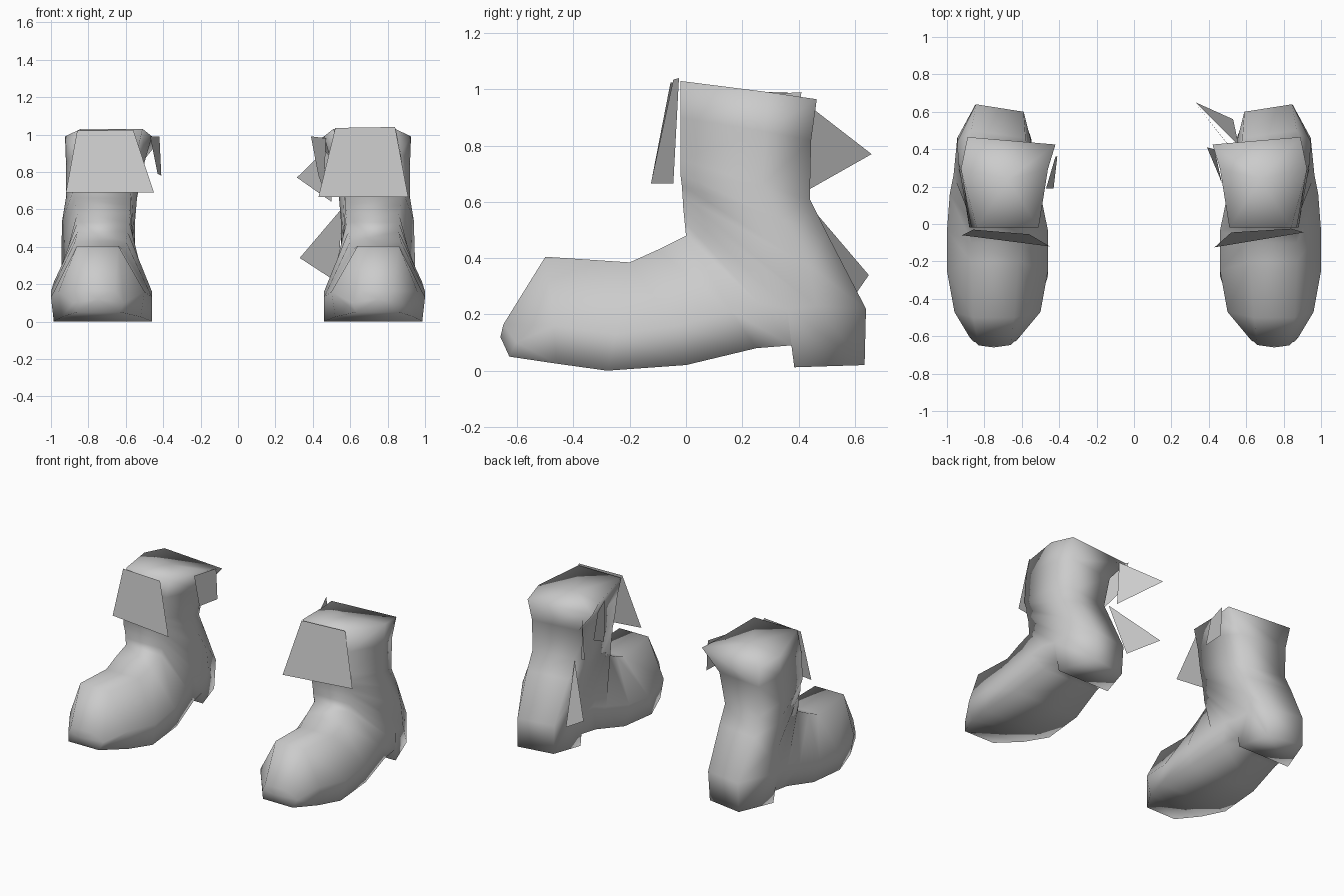
import bpy, bmesh
from mathutils import Vector

cube = bpy.data.objects.get("Cube")
if cube:
    bpy.data.objects.remove(cube, do_unlink=True)

grey = bpy.data.materials.new("plain_grey")
grey.use_nodes = True
COLOUR = (0.6, 0.6, 0.6, 1)
grey.diffuse_color = COLOUR
grey.node_tree.nodes["Principled BSDF"].inputs["Base Color"].default_value = COLOUR

# Boot rings from toe to rim, as (y, z) of the front/top, side and back/bottom points
PATH = [
    ((-.665, .165), (-.63, .10), (-.65, .05)),
    ((-.50, .405), (-.47, .16), (-.46, .025)),
    ((-.20, .385), (-.25, .13), (-.28, .00)),
    ((-.10, .43), (-.035, .16), (.00, .02)),
    ((.00, .48), (.16, .21), (.25, .08)),
    ((-.005, .53), (.26, .24), (.375, .09)),
    ((-.01, .58), (.36, .22), (.385, .012)),
    ((-.012, .62), (.46, .23), (.635, .02)),
    ((-.015, .66), (.44, .37), (.64, .22)),
    ((-.02, .70), (.33, .54), (.50, .49)),
    ((-.02, .75), (.27, .66), (.44, .61)),
    ((-.02, .90), (.28, .85), (.445, .82)),
    ((-.02, 1.03), (.295, .99), (.465, .965)),
]
# Inner and outer x at the same three points of each ring
WIDTHS = [
    ((.66, .83), (.61, .88), (.63, .86)),
    ((.64, .86), (.50, .96), (.52, .94)),
    ((.62, .87), (.46, 1.0), (.46, .985)),
    ((.60, .87), (.46, 1.0), (.47, .98)),
    ((.59, .86), (.50, .985), (.52, .95)),
    ((.58, .86), (.53, .965), (.54, .94)),
    ((.58, .86), (.54, .955), (.54, .94)),
    ((.575, .87), (.55, .945), (.60, .85)),
    ((.575, .87), (.55, .945), (.59, .845)),
    ((.57, .88), (.55, .94), (.58, .87)),
    ((.56, .88), (.54, .92), (.58, .87)),
    ((.54, .87), (.50, .92), (.54, .87)),
    ((.51, .84), (.46, .925), (.42, .89)),
]


def finish(bm, name):
    """Turn a bmesh into a smooth-shaded grey object."""
    bmesh.ops.recalc_face_normals(bm, faces=bm.faces)
    for face in bm.faces:
        face.smooth = True
    mesh = bpy.data.meshes.new(name)
    bm.to_mesh(mesh)
    bm.free()
    mesh.materials.append(grey)
    ob = bpy.data.objects.new(name, mesh)
    bpy.context.collection.objects.link(ob)


def ring_points(path, widths, side):
    (a, m, b), (wa, wm, wb) = path, widths
    # The inner back corner sits a little further forward above the heel
    c = (b[0] - (.04 if b[0] > .4 else 0), b[1])
    order = ((wa[0], a), (wa[1], a), (wm[1], m), (wb[1], b), (wb[0], c), (wm[0], m))
    return [Vector((side * x, y, z)) for x, (y, z) in order]


def fan(bm, loop, tip):
    for i in range(len(loop)):
        bm.faces.new((loop[i], loop[(i + 1) % len(loop)], tip))


def boot(side, name):
    """Foot, heel and shaft lofted as one closed skin."""
    bm = bmesh.new()
    loops = [[bm.verts.new(p) for p in ring_points(path, widths, side)]
             for path, widths in zip(PATH, WIDTHS)]
    for a, b in zip(loops, loops[1:]):
        for i in range(6):
            j = (i + 1) % 6
            bm.faces.new((a[i], a[j], b[j], b[i]))
    # Toe front and closed top
    fan(bm, loops[0], bm.verts.new((side * .75, -.66, .12)))
    centre = sum((v.co for v in loops[-1]), Vector()) / 6
    fan(bm, loops[-1], bm.verts.new(centre))
    # Round the toe back at its sides
    for v in loops[0]:
        v.co.y += .2 * abs(abs(v.co.x) - .75)
    finish(bm, name)


def plate(name, points):
    """A single thin flat piece."""
    bm = bmesh.new()
    bm.faces.new([bm.verts.new(p) for p in points])
    finish(bm, name)


boot(1, "left_boot")
boot(-1, "right_boot")

# Front flaps hanging from the rims
plate("left_front_flap", [(.52, -.045, 1.035), (.84, -.025, 1.04), (.91, -.045, .665), (.43, -.125, .665)])
plate("right_front_flap", [(-.86, -.03, 1.02), (-.56, -.055, 1.025), (-.45, -.12, .69), (-.92, -.06, .69)])

# Small tabs on the inner sides
plate("left_side_tab", [(.47, .22, .98), (.39, .41, .99), (.43, .40, .78), (.46, .24, .70)])
plate("right_side_tab", [(-.47, .19, .99), (-.42, .36, .99), (-.41, .36, .78), (-.43, .19, .79)])

# Triangular fins on the back of the left boot
plate("upper_back_fin", [(.49, .44, .94), (.315, .66, .77), (.50, .43, .64)])
plate("lower_back_fin", [(.56, .42, .61), (.33, .65, .34), (.53, .56, .21)])
